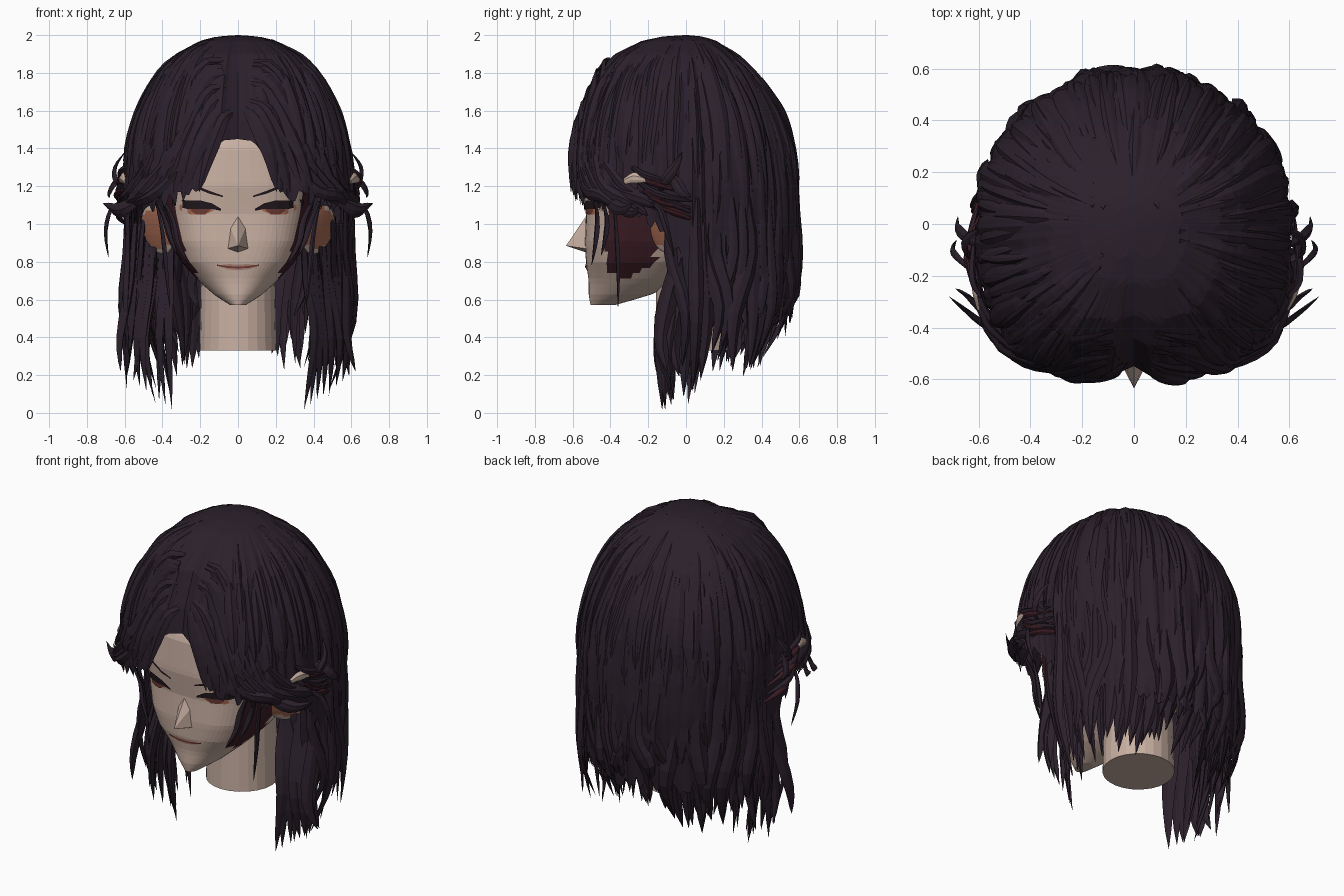
import bpy, bmesh, math, random
from mathutils import Vector, noise

random.seed(4)
if "Cube" in bpy.data.objects:
    bpy.data.objects.remove(bpy.data.objects["Cube"])


def material(name, r, g, b):
    m = bpy.data.materials.new(name)
    m.use_nodes = True
    m.diffuse_color = (r, g, b, 1)
    node = m.node_tree.nodes["Principled BSDF"]
    node.inputs["Base Color"].default_value = (r, g, b, 1)
    node.inputs["Roughness"].default_value = 0.8
    return m


SKIN = material("skin", .58, .43, .36)
HAIR = material("dark hair", .024, .0145, .024)
RED = material("deep red", .045, .012, .018)
EAR = material("inner ear orange", .40, .15, .09)
IRIS = material("iris red brown", .17, .045, .035)
LASH = material("lash black", .015, .009, .012)
LIP = material("lip rose", .40, .22, .18)


def finish(bm, name, *mats):
    bmesh.ops.recalc_face_normals(bm, faces=bm.faces[:])
    me = bpy.data.meshes.new(name)
    bm.to_mesh(me)
    bm.free()
    for m in mats:
        me.materials.append(m)
    bpy.context.collection.objects.link(bpy.data.objects.new(name, me))


def lookup(table, v):
    """Linear interpolation in rows sorted by their first value."""
    for a, b in zip(table, table[1:]):
        if v <= b[0]:
            f = max(0, (v - a[0]) / (b[0] - a[0]))
            return [p + (q - p) * f for p, q in zip(a[1:], b[1:])]
    return table[-1][1:]


def power(v, e):
    return math.copysign(abs(v) ** e, v)


def grid(bm, rows, wrap=True):
    vs = [[bm.verts.new(p) for p in row] for row in rows]
    n = len(vs[0])
    for a, b in zip(vs, vs[1:]):
        for i in range(n if wrap else n - 1):
            j = (i + 1) % n
            bm.faces.new((a[i], a[j], b[j], b[i]))
    return vs


# Head: height, half width, front, back, squareness
HEAD = [(.57, .04, -.505, -.38, 2), (.62, .12, -.515, -.2, 2), (.7, .21, -.515, -.02, 2.2),
        (.8, .3, -.53, .1, 2.6), (.9, .35, -.535, .3, 3), (1.05, .39, -.53, .42, 3),
        (1.2, .42, -.55, .47, 2.8), (1.4, .43, -.54, .46, 2.5), (1.6, .38, -.45, .4, 2.2),
        (1.76, .2, -.25, .2, 2)]


def head_point(a, z):
    w, f, b, n = lookup(HEAD, z)
    return Vector((w * power(math.sin(a), 2 / n),
                   (f + b) / 2 - (b - f) / 2 * power(math.cos(a), 2 / n), z))


def face_y(x, z):
    w, f, b, n = lookup(HEAD, z)
    return (f + b) / 2 - (b - f) / 2 * max(0, 1 - (abs(x) / w) ** n) ** (1 / n)


bm = bmesh.new()
rings = grid(bm, [[head_point(math.tau * i / 72, .57 + 1.19 * k / 42) for i in range(72)]
                  for k in range(43)])
bm.faces.new(rings[0])
bm.faces.new(rings[-1])
for f in bm.faces:
    c = f.calc_center_median()
    if ((c.y + .32) / .2) ** 2 + ((c.z - .98) / .26) ** 2 < 1 and abs(c.x) > .85 * lookup(HEAD, c.z)[0]:
        f.material_index = 1
finish(bm, "head", SKIN, RED)

# Neck
bm = bmesh.new()
bmesh.ops.create_cone(bm, cap_ends=True, segments=24, radius1=.205, radius2=.19, depth=.65)
bmesh.ops.translate(bm, verts=bm.verts[:], vec=(0, .04, .655))
finish(bm, "neck", SKIN)

# Nose
bm = bmesh.new()
top, tip, base = [bm.verts.new(p) for p in ((0, -.53, 1.04), (0, -.635, .885), (0, -.53, .85))]
for s in (-1, 1):
    side, wing = bm.verts.new((s * .04, -.528, .98)), bm.verts.new((s * .055, -.53, .87))
    for tri in ((top, side, tip), (side, wing, tip), (wing, base, tip)):
        bm.faces.new(tri)
finish(bm, "nose", SKIN)


# Painted details: strips of (x, top, bottom) laid over the face, mirrored
def strip(name, mat, pts, off):
    bm = bmesh.new()
    for s in (1, -1):
        grid(bm, [[(s * p[0], face_y(p[0], p[k]) - off, p[k]) for p in pts] for k in (1, 2)],
             wrap=False)
    finish(bm, name, mat)


strip("eyelids", EAR, [(.13, 1.08, 1.07), (.18, 1.11, 1.05), (.25, 1.12, 1.05), (.31, 1.1, 1.075)], .003)
strip("irises", IRIS, [(.145, 1.1, 1.075), (.175, 1.11, 1.05), (.22, 1.11, 1.05), (.25, 1.1, 1.07)], .006)
strip("upper_lashes", LASH, [(.09, 1.08, 1.07), (.14, 1.11, 1.08), (.2, 1.125, 1.08),
                             (.27, 1.125, 1.08), (.35, 1.13, 1.10)], .009)
strip("eyebrows", LASH, [(.08, 1.15, 1.142), (.15, 1.175, 1.16), (.25, 1.215, 1.2)], .006)
strip("lips", LIP, [(0, .785, .755), (.05, .788, .759), (.1, .782, .774)], .005)
strip("mouth_line", IRIS, [(0, .775, .765), (.05, .777, .767), (.11, .785, .778)], .008)

# Ears: orange hollow inside a skin rim, flaring outwards to the back
for s, name in ((1, "left_ear"), (-1, "right_ear")):
    bm = bmesh.new()
    bmesh.ops.create_uvsphere(bm, u_segments=18, v_segments=14, radius=1)
    for f in bm.faces:
        x, y, z = f.calc_center_median()
        f.material_index = int(y * y + z * z < .6 or (y < -.1 and z > -.6))
    for v in bm.verts:
        x, y, z = v.co
        v.co = (s * (.425 + .03 * x + .075 * y + .03 * z), -.1 + .095 * y - .02 * z, .97 + .13 * z)
    finish(bm, name, SKIN, EAR)

# Hair shell: height, half width, front, back
SHELL = [(0, .54, -.3, .42), (.2, .6, -.4, .5), (.5, .59, -.48, .55), (.8, .585, -.54, .59),
         (1, .6, -.6, .61), (1.2, .615, -.615, .6), (1.4, .59, -.605, .57), (1.6, .53, -.565, .5),
         (1.8, .43, -.48, .37), (1.9, .33, -.38, .26), (1.97, .2, -.24, .16), (1.993, .11, -.13, .09),
         (2, .005, -.01, .01)]
# Lower edge of the shell by angle from the front
HEM = [(0, 1.45), (4, 1.44), (8, 1.38), (13, 1.19), (20, 1.15), (35, 1.12), (60, 1.09),
       (76, 1.06), (84, .95), (96, .62), (130, .55), (180, .52)]
# Tips of the hanging locks by angle
TIPS = [(80, .15), (90, .04), (98, .08), (108, .27), (125, .23), (140, .22), (155, .26), (165, .34), (180, .38)]


def hair_point(deg, z, off=0):
    a = math.radians(deg)
    w, f, b = lookup(SHELL, z)
    s, c = math.sin(a), math.cos(a)
    n = 2.7 if c > 0 else 2
    p = Vector((w * power(s, 2 / n), (f if c > 0 else b) * abs(c) ** (2 / n), 0))
    if c > 0:  # parting groove
        p.y += .045 * math.exp(-(p.x / .05) ** 2) * min(1, -p.y * 2)
    r = p.length
    ridge = noise.noise(Vector((c * 9, s * 9, z * 1.4))) + .6 * noise.noise(Vector((c * 26, s * 26, z)))
    p *= max(.05, 1 + off / max(r, .05) + .032 * ridge * min(1, r * 2))
    p.z = z
    return p


bm = bmesh.new()
columns = 220
hems = []
for i in range(columns):
    deg = 360 * i / columns
    edge = min(deg, 360 - deg)
    hems.append((deg, lookup(HEM, edge)[0] + random.uniform(-.05, .05) * min(1, edge / 30)))
rings = grid(bm, [[hair_point(d, 2 - (2 - h) * (k / 34) ** 1.6) for d, h in hems] for k in range(35)])
bm.faces.new(rings[0])
finish(bm, "hair_shell", HAIR)


def lock(bm, pts, width, thick, mat=0, steps=9):
    """Flat tapered strand swept along a smooth path, facing away from the head."""
    p = [2 * pts[0] - pts[1], *pts, 2 * pts[-1] - pts[-2]]
    path = []
    for k in range(steps + 1):
        u = k / steps * (len(pts) - 1)
        i = min(int(u), len(pts) - 2)
        t = u - i
        a, b, c, d = p[i:i + 4]
        path.append(.5 * (2 * b + (c - a) * t + (2 * a - 5 * b + 4 * c - d) * t ** 2
                          + (3 * b - a - 3 * c + d) * t ** 3))
    rows = []
    for k, q in enumerate(path):
        tan = path[min(k + 1, steps)] - path[max(k - 1, 0)]
        side = tan.cross(Vector((q.x, q.y, .05))).normalized()
        out = side.cross(tan).normalized()
        s = k / steps
        size = (.5 + s) if s < .5 else (2 * (1 - s)) ** .65 + .02
        rows.append([q + side * width * size * x + out * thick * size * y
                     for x, y in ((-1, -.3), (-.3, 1), (.4, .7), (1, -.3), (0, -.8))])
    first = len(bm.faces)
    ends = grid(bm, rows)
    bm.faces.new(ends[0])
    bm.faces.new(ends[-1])
    bm.faces.ensure_lookup_table()
    for f in bm.faces[first:]:
        f.material_index = mat


def rnd(a):
    return random.uniform(-a, a)


def along(s, pts):
    return [hair_point(s * a, z, o) for a, z, o in pts]


# Hanging locks round the sides and back, in layers from outside to inside
bm = bmesh.new()
for layer, (count, depth) in enumerate(((24, .0), (19, -.07), (14, -.15))):
    for s in (1, -1):
        for k in range(count):
            d = 87 + layer + (92 - layer) * k / (count - 1) + rnd(2)
            end = lookup(TIPS, d)[0] + random.uniform(-.02, .2) * (1 + .3 * layer)
            sway, off = rnd(6), depth + rnd(.015)
            lock(bm, along(s, (
                (d, 1.14 - .1 * layer, off - .02), (d - sway * .4, .85, off),
                (d + sway, (1.0 + end) * .43, off + rnd(.03)), (d + sway * .6, end, off - .04 + rnd(.06)))),
                random.uniform(.035, .06), .02, int(k % 13 == 5 and layer == 1))
finish(bm, "hanging_locks", HAIR, RED)

# Long front side locks, curving forward and ending in points beside the neck
bm = bmesh.new()
for s in (1, -1):
    for k in range(9):
        x, y = .36 + .026 * k, -.12 + .02 * (k % 4)
        lock(bm, [Vector((s * a, b, z)) for a, b, z in (
            (x * .95, y + .14, 1.0), (x, y + .05, .7), (x + .03 + rnd(.03), y - .01, .4),
            (.35 + .034 * k, y + rnd(.04), .02 + .025 * k))], .055, .03)
finish(bm, "front_side_locks", HAIR)

# Thin raised strands over the crown and back
bm = bmesh.new()
for k in range(90):
    d = 30 + 300 * k / 89 + rnd(3)
    z0 = random.uniform(1.7, 1.99)
    z1 = random.uniform(.9, 1.3) if 85 < d < 275 else random.uniform(1.15, 1.3)
    lean = rnd(5)
    lock(bm, [hair_point(d + lean * t, 2 - (2 - z0) * (1 - t) - (2 - z1) * t, .004 - .014 * (t in (0, 1)))
              for t in (0, .12, .35, .65, 1)], random.uniform(.02, .05), .012, steps=14)
finish(bm, "crown_strands", HAIR)

# Swept fringe, wings, stray wisps: drawn once and mirrored
bm = bmesh.new()
for s in (1, -1):
    for k in range(7):
        z = 1.58 + .05 * k + rnd(.03)
        lock(bm, along(s, ((1.5 + k, z, -.005), (5 + 3 * k, z - .05, .004), (10 + 5.5 * k, 1.36 + rnd(.04), .005),
                           (13 + 7 * k, 1.17 - .01 * k, .005))), random.uniform(.035, .055), .014)
    for k in range(6):
        lock(bm, along(s, ((22 + 6 * k, 1.32, 0), (36 + 6 * k, 1.18, .01), (52 + 6 * k, 1.12 + rnd(.03), .02),
                           (66 + 4 * k, 1.08 + rnd(.04), .03))), .04, .02)
    wisps = (
        (.04, ((.46, -.46, 1.2), (.56, -.4, 1.11), (.64, -.34, 1.08), (.715, -.28, 1.11))),
        (.03, ((.5, -.4, 1.16), (.58, -.34, 1.08), (.64, -.28, 1.06), (.69, -.25, 1.09))),
        (.02, ((.6, -.2, 1.12), (.67, -.14, 1.08), (.7, -.1, .96), (.685, -.06, .82))),
        (.03, ((.56, -.15, 1.16), (.64, -.12, 1.22), (.65, -.06, 1.3), (.6, -.02, 1.38))),
        (.035, ((.56, -.1, 1.26), (.64, -.06, 1.23), (.68, -.02, 1.17), (.68, .03, 1.14))),
        (.022, ((.4, -.48, 1.13), (.35, -.47, 1.02), (.325, -.48, .9), (.26, -.5, .78))),
        (.02, ((.43, -.44, 1.12), (.39, -.42, 1.02), (.36, -.43, .92), (.32, -.45, .83))),
        (.015, ((.43, -.38, 1.1), (.4, -.37, .95), (.38, -.36, .75), (.36, -.36, .55))))
    for w, pts in wisps:
        lock(bm, [Vector((s * x, y, z)) for x, y, z in pts], w, .014)
    for k in range(6):
        z = 1.3 - .04 * k
        lock(bm, along(s, ((70 + 2 * k, z, .02), (78 + 2 * k, z - .05 + rnd(.03), .03), (90 + 2 * k, z - .1, .0))),
             .022, .016, k % 2)
finish(bm, "fringe_and_wings", HAIR, RED)

# Small pale patch of skin showing through at the temples
bm = bmesh.new()
for s in (1, -1):
    lock(bm, along(s, ((66, 1.225, .035), (72, 1.245, .04), (79, 1.23, .035))), .03, .01)
finish(bm, "temple_patches", SKIN)
